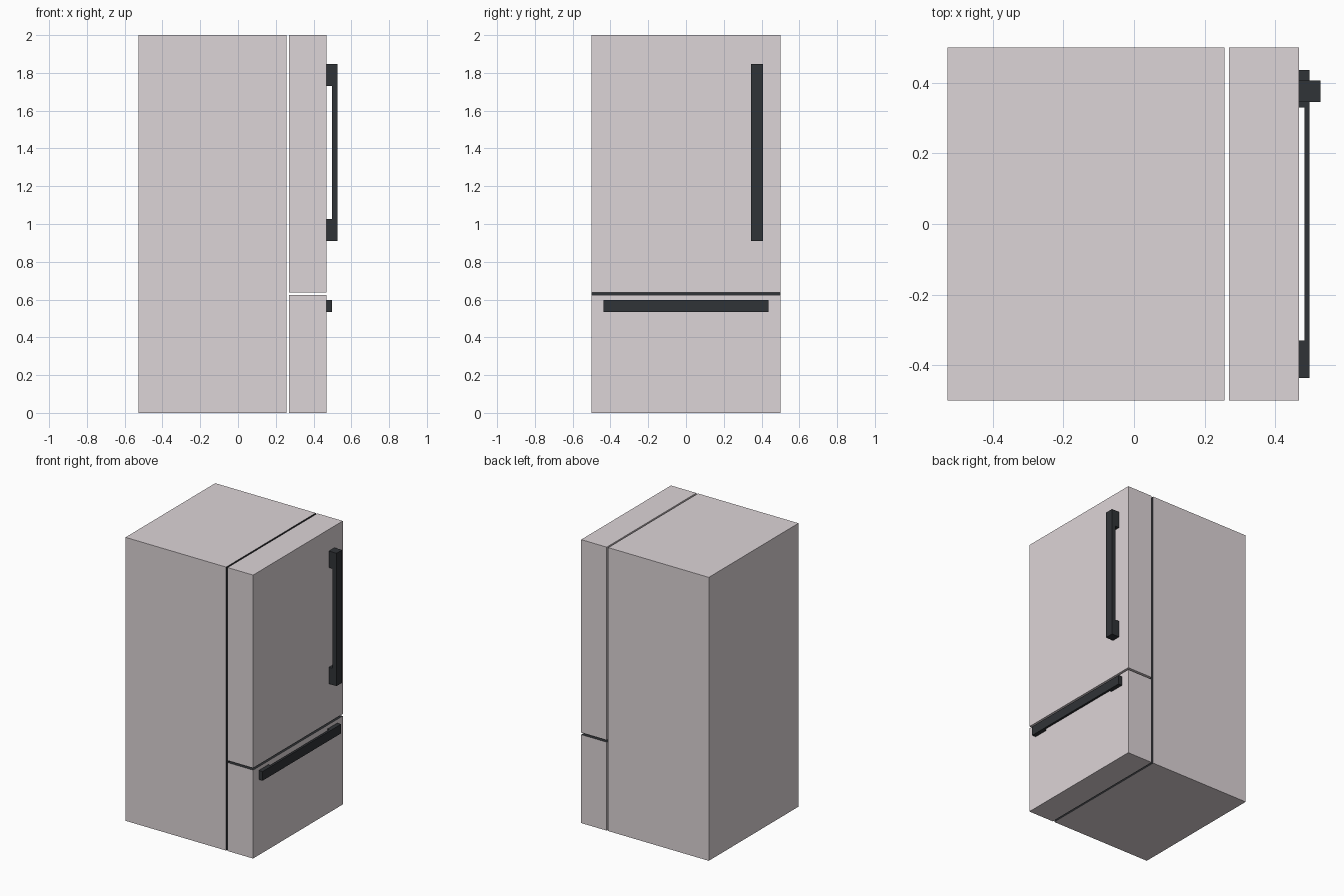
import bpy, bmesh
from mathutils import Vector

if "Cube" in bpy.data.objects:
    bpy.data.objects.remove(bpy.data.objects["Cube"])


def material(name, rgb):
    m = bpy.data.materials.new(name)
    m.diffuse_color = (*rgb, 1)
    m.use_nodes = True
    m.node_tree.nodes["Principled BSDF"].inputs["Base Color"].default_value = m.diffuse_color
    return m


SHELL = material("pale_shell", (0.72, 0.66, 0.68))
DARK = material("dark_trim", (0.03, 0.033, 0.038))


def finish(name, bm, mats):
    bmesh.ops.recalc_face_normals(bm, faces=bm.faces)
    mesh = bpy.data.meshes.new(name)
    bm.to_mesh(mesh)
    bm.free()
    for m in mats:
        mesh.materials.append(m)
    obj = bpy.data.objects.new(name, mesh)
    bpy.context.collection.objects.link(obj)
    return obj


def box(name, lo, hi, dark_side=None):
    """Box between two corners; the face pointing along dark_side is dark."""
    lo, hi = Vector(lo), Vector(hi)
    bm = bmesh.new()
    bmesh.ops.create_cube(bm, size=1)
    for v in bm.verts:
        v.co = (lo + hi) / 2 + v.co * (hi - lo)
    bm.normal_update()
    if dark_side:
        for f in bm.faces:
            if f.normal.dot(Vector(dark_side)) > 0.9:
                f.material_index = 1
    return finish(name, bm, [SHELL, DARK])


def handle(name, start, end, foot, depth, bar, place, width):
    """C-shaped outline (distance from door, position along), extruded by width."""
    outline = [(0, start), (depth, start), (depth, end), (0, end),
               (0, end - foot), (depth - bar, end - foot),
               (depth - bar, start + foot), (0, start + foot)]
    bm = bmesh.new()
    face = bm.faces.new([bm.verts.new(place(d, s)) for d, s in outline])
    ext = bmesh.ops.extrude_face_region(bm, geom=[face])
    moved = [g for g in ext["geom"] if isinstance(g, bmesh.types.BMVert)]
    bmesh.ops.translate(bm, verts=moved, vec=width)
    return finish(name, bm, [DARK])


DOOR = 0.468  # door front plane

# Cabinet, with the dark front seen through the door gaps
box("cabinet", (-0.528, -0.5, 0), (0.257, 0.5, 2), (1, 0, 0))

# Doors
box("upper_door", (0.269, -0.5, 0.638), (DOOR, 0.5, 2))
box("freezer_drawer", (0.269, -0.5, 0), (DOOR, 0.5, 0.624), (0, 0, 1))

# Handles
handle("upper_door_handle", 0.91, 1.847, 0.117, 0.06, 0.03,
       lambda d, s: (DOOR + d, 0.345, s), (0, 0.062, 0))
handle("freezer_drawer_handle", -0.437, 0.437, 0.107, 0.03, 0.015,
       lambda d, s: (DOOR + d, s, 0.533), (0, 0, 0.065))
